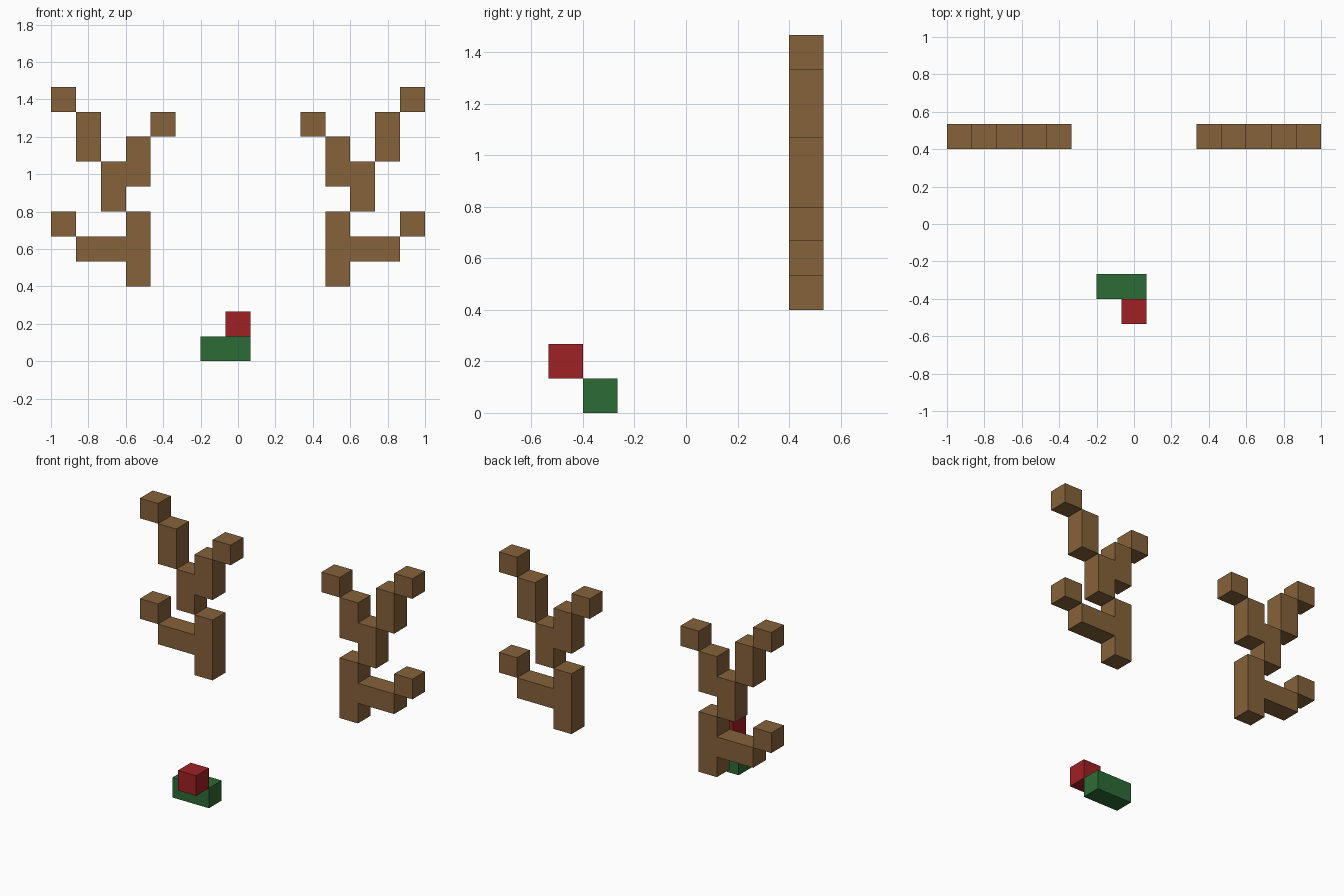
import bpy, bmesh
from mathutils import Vector

if "Cube" in bpy.data.objects:
    bpy.data.objects.remove(bpy.data.objects["Cube"])

U = 2 / 15  # edge length of one block


def material(name, rgb):
    m = bpy.data.materials.new(name)
    m.diffuse_color = (*rgb, 1)
    m.use_nodes = True
    m.node_tree.nodes["Principled BSDF"].inputs["Base Color"].default_value = m.diffuse_color
    return m


brown = material("antler brown", (0.235, 0.122, 0.042))
red = material("nose red", (0.352, 0.015, 0.018))
green = material("leaf green", (0.027, 0.147, 0.037))


def blocks(name, boxes, mat):
    """Outer skin of boxes given in block units as (x0, x1, y0, y1, z0, z1)."""
    cells = set()
    for x0, x1, y0, y1, z0, z1 in boxes:
        cells |= {(x0 + i, y0 + j, z0 + k) for i in range(round(x1 - x0))
                  for j in range(y1 - y0) for k in range(z1 - z0)}
    bm = bmesh.new()
    for c in sorted(cells):
        for axis in range(3):
            for side in (-1, 1):
                n = Vector((0, 0, 0))
                n[axis] = side
                if tuple(Vector(c) + n) in cells:
                    continue
                a = Vector((0, 0, 0))
                a[(axis + 1) % 3] = 0.5
                b = n.cross(a)
                mid = Vector(c) + Vector((0.5, 0.5, 0.5)) + n / 2
                bm.faces.new([bm.verts.new((mid + p) * U)
                              for p in (-a - b, a - b, a + b, -a + b)])
    bmesh.ops.remove_doubles(bm, verts=bm.verts, dist=0.001)
    bmesh.ops.dissolve_limit(bm, angle_limit=0.01, verts=bm.verts, edges=bm.edges)
    me = bpy.data.meshes.new(name)
    bm.to_mesh(me)
    bm.free()
    me.materials.append(mat)
    ob = bpy.data.objects.new(name, me)
    bpy.context.collection.objects.link(ob)


# Antler pieces on the right: x range and z range in blocks
antler = {
    "antler_stem": [(3.5, 4.5, 3, 6), (4.5, 6.5, 4, 5)],      # post and side branch
    "antler_side_tip": [(6.5, 7.5, 5, 6)],
    "antler_fork": [(4.5, 5.5, 6, 8), (3.5, 4.5, 7, 9)],      # middle and inner arm
    "antler_inner_tip": [(2.5, 3.5, 9, 10)],
    "antler_outer_arm": [(5.5, 6.5, 8, 10)],
    "antler_top_tip": [(6.5, 7.5, 10, 11)],
}
for part, spans in antler.items():
    blocks(part + "_right", [(a, b, 3, 4, c, d) for a, b, c, d in spans], brown)
    blocks(part + "_left", [(-b, -a, 3, 4, c, d) for a, b, c, d in spans], brown)

# Red block in front of a green bar
blocks("nose", [(-0.5, 0.5, -4, -3, 1, 2)], red)
blocks("leaf_bar", [(-1.5, 0.5, -3, -2, 0, 1)], green)
